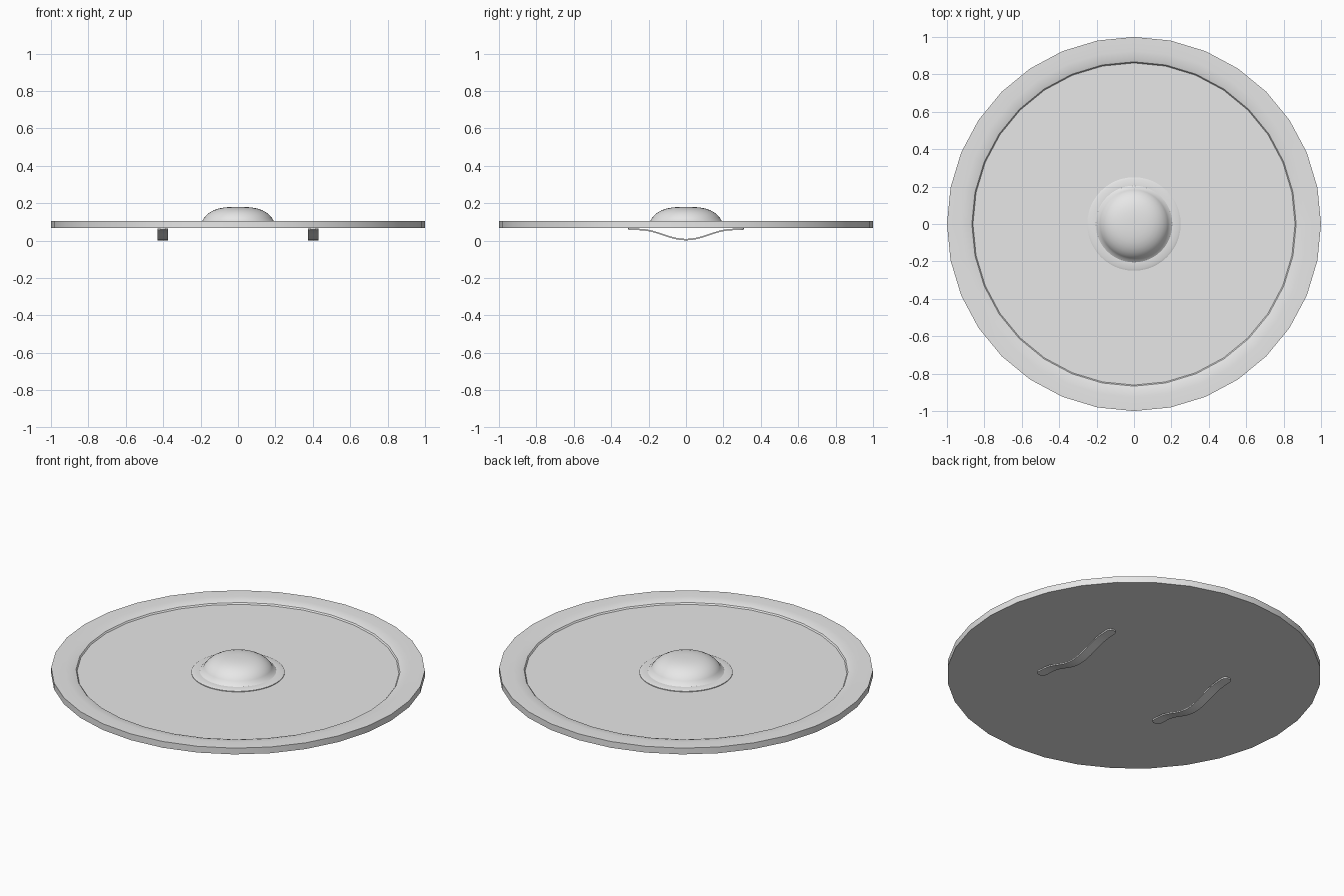
import bpy, bmesh, math

if "Cube" in bpy.data.objects:
    bpy.data.objects.remove(bpy.data.objects["Cube"])

grey = bpy.data.materials.new("light grey")
grey.diffuse_color = (0.8, 0.8, 0.8, 1)
grey.use_nodes = True
grey.node_tree.nodes["Principled BSDF"].inputs["Base Color"].default_value = grey.diffuse_color


def finish(bm, name, angle):
    bmesh.ops.recalc_face_normals(bm, faces=bm.faces[:])
    mesh = bpy.data.meshes.new(name)
    bm.to_mesh(mesh)
    bm.free()
    mesh.materials.append(grey)
    obj = bpy.data.objects.new(name, mesh)
    bpy.context.collection.objects.link(obj)
    bpy.ops.object.select_all(action='DESELECT')
    obj.select_set(True)
    bpy.context.view_layer.objects.active = obj
    bpy.ops.object.shade_smooth_by_angle(angle=math.radians(angle))
    return obj


def lathe(name, profile, sides, angle=30):
    """Turn (radius, height) points about z and cap both ends."""
    bm = bmesh.new()
    rings = [[bm.verts.new((r * math.cos(2 * math.pi * i / sides),
                            r * math.sin(2 * math.pi * i / sides), z))
              for i in range(sides)] for r, z in profile]
    for a, b in zip(rings, rings[1:]):
        for i in range(sides):
            j = (i + 1) % sides
            bm.faces.new((a[i], a[j], b[j], b[i]))
    bm.faces.new(rings[0])
    bm.faces.new(rings[-1])
    return finish(bm, name, angle)


# Round plate: flat underside, rim dipping to a recessed panel
lathe("shield_plate", [(1.0, 0.068), (1.0, 0.105), (0.925, 0.105), (0.89, 0.102),
                       (0.867, 0.095), (0.861, 0.087)], 32)

# Central boss: thin flange, then a flattened dome
dome = [(0.205, 0.096), (0.19, 0.106), (0.182, 0.12), (0.17, 0.135), (0.152, 0.15),
        (0.128, 0.163), (0.1, 0.172), (0.07, 0.177), (0.035, 0.18), (0.008, 0.18)]
lathe("boss_flange", [(0.25, 0.08), (0.25, 0.091), (0.24, 0.095), (0.205, 0.096),
                      (0.19, 0.096)], 48)
lathe("boss_dome", [(0.205, 0.086)] + dome, 48, 35)


def strap(name, x):
    """Bowed grip strip with rounded ends, hanging below the plate."""
    half, thick, steps = 0.31, 0.008, 32
    bm = bmesh.new()
    rows = []
    for i in range(steps + 1):
        y = -half * math.cos(math.pi * i / steps)
        z = 0.001 + 0.027 * (1 - math.cos(math.pi * min(abs(y) / 0.25, 1)))
        z += 0.003 * max(0, abs(y) - 0.25) / 0.06
        end = max(0, abs(y) - 0.285) / 0.025
        w = 0.028 * max(0.35, math.sqrt(max(0, 1 - end * end)))
        rows.append([bm.verts.new(p) for p in ((x - w, y, z), (x + w, y, z),
                                               (x + w, y, z + thick), (x - w, y, z + thick))])
    for a, b in zip(rows, rows[1:]):
        for k in range(4):
            m = (k + 1) % 4
            bm.faces.new((a[k], a[m], b[m], b[k]))
    bm.faces.new(rows[0])
    bm.faces.new(rows[-1])
    finish(bm, name, 40)


# Pair of grips on the underside
for side, label in ((-1, "left"), (1, "right")):
    strap(label + "_grip", side * 0.402)
